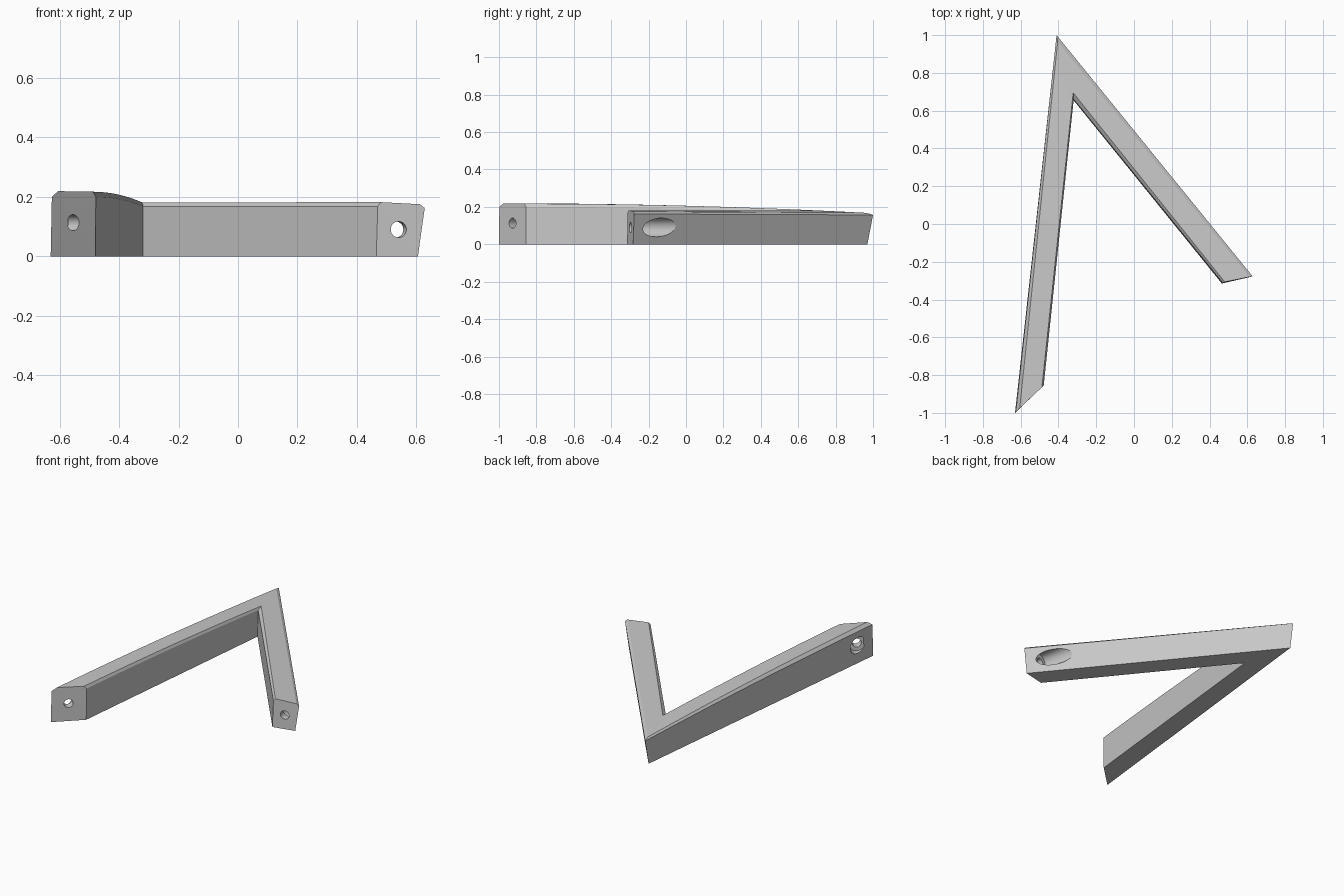
import bpy, bmesh
from mathutils import Vector

cube = bpy.data.objects.get("Cube")
if cube:
    bpy.data.objects.remove(cube, do_unlink=True)

grey = bpy.data.materials.new("matte grey")
grey.use_nodes = True
colour = (0.58, 0.58, 0.58, 1)
grey.diffuse_color = colour
grey.node_tree.nodes["Principled BSDF"].inputs["Base Color"].default_value = colour

# Cross-sections: inner base, inner bevel, inner top, outer top, outer bevel, outer base
LONG_END = [(-0.48, -0.855, 0), (-0.478, -0.855, 0.2), (-0.488, -0.865, 0.217),
            (-0.605, -0.975, 0.219), (-0.626, -0.998, 0.2), (-0.63, -1, 0)]
CORNER = [(-0.32, 0.655, 0), (-0.319, 0.66, 0.168), (-0.322, 0.695, 0.181),
          (-0.404, 0.965, 0.168), (-0.41, 1, 0.157), (-0.413, 0.97, 0)]
SHORT_END = [(0.465, -0.315, 0), (0.47, -0.312, 0.168), (0.48, -0.306, 0.182),
             (0.612, -0.28, 0.175), (0.628, -0.277, 0.162), (0.605, -0.283, 0)]


def blend(a, b, s):
    """Straight in plan, with the height falling away in a gentle arc."""
    return [(p[0] + (q[0] - p[0]) * s, p[1] + (q[1] - p[1]) * s,
             p[2] + (q[2] - p[2]) * s * s) for p, q in zip(a, b)]


# Angled bracket, lofted from the long end round the corner to the short end
STEPS = 14
sections = [blend(LONG_END, CORNER, i / STEPS) for i in range(STEPS + 1)] + [SHORT_END]
bm = bmesh.new()
rings = [[bm.verts.new(p) for p in section] for section in sections]
for a, b in zip(rings, rings[1:]):
    for i in range(len(a)):
        j = (i + 1) % len(a)
        bm.faces.new((a[i], a[j], b[j], b[i]))
bm.faces.new(rings[0])
bm.faces.new(rings[-1])
bmesh.ops.recalc_face_normals(bm, faces=bm.faces)
mesh = bpy.data.meshes.new("angled_bracket")
bm.to_mesh(mesh)
bm.free()
bracket = bpy.data.objects.new("angled_bracket", mesh)
bpy.context.collection.objects.link(bracket)
mesh.materials.append(grey)


def drill(start, direction, begin, end, radius):
    """Cut a round bore along a direction, between two distances from start."""
    d = Vector(direction).normalized()
    bpy.ops.mesh.primitive_cylinder_add(
        vertices=40, radius=radius, depth=end - begin,
        location=Vector(start) + d * (begin + end) / 2,
        rotation=d.to_track_quat('Z', 'Y').to_euler())
    cutter = bpy.context.object
    cutter.name = "bore_cutter"
    cutter.hide_render = True
    cutter.data.materials.append(grey)
    bpy.context.view_layer.objects.active = bracket
    mod = bracket.modifiers.new("bore", 'BOOLEAN')
    mod.operation = 'DIFFERENCE'
    mod.solver = 'EXACT'
    mod.object = cutter
    bpy.ops.object.modifier_apply(modifier=mod.name)
    bpy.data.objects.remove(cutter, do_unlink=True)


# Screw hole with a wide counterbore through each end
for start, direction in (((-0.555, -0.927, 0.113), (-0.7, 0.72, 0)),
                         ((0.54, -0.297, 0.09), (-0.21, 0.98, 0))):
    drill(start, direction, -0.06, 0.12, 0.027)
    drill(start, direction, 0.05, 0.4, 0.05)

bpy.ops.object.select_all(action='DESELECT')
bracket.select_set(True)
bpy.context.view_layer.objects.active = bracket
bpy.ops.object.shade_smooth_by_angle(angle=0.35)
